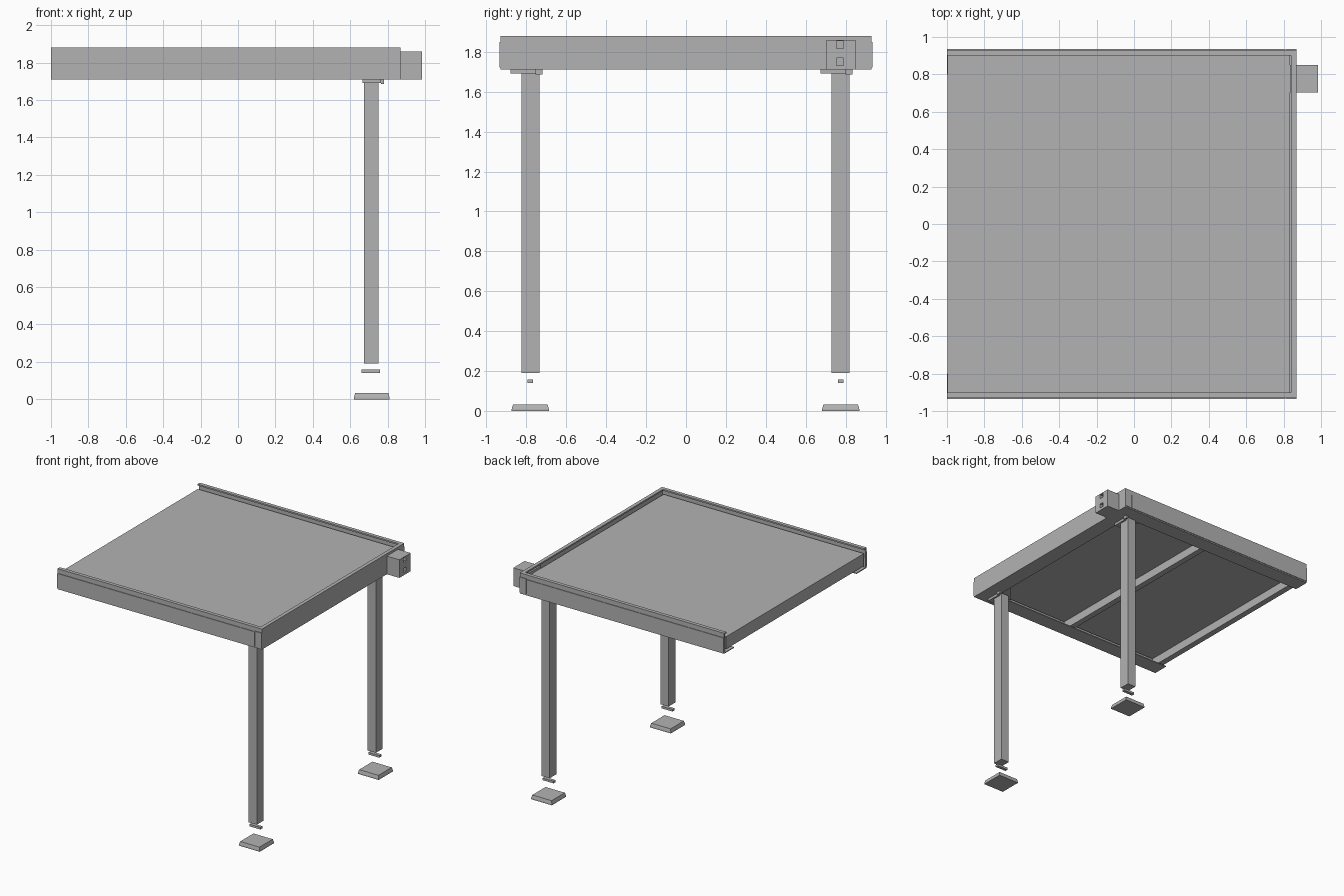
import bpy, bmesh

if "Cube" in bpy.data.objects:
    bpy.data.objects.remove(bpy.data.objects["Cube"], do_unlink=True)

GREY = (0.45, 0.45, 0.45, 1)
grey = bpy.data.materials.new("grey_metal")
grey.use_nodes = True
grey.diffuse_color = GREY
grey.node_tree.nodes["Principled BSDF"].inputs["Base Color"].default_value = GREY


def finish(name, bm):
    bmesh.ops.recalc_face_normals(bm, faces=bm.faces)
    mesh = bpy.data.meshes.new(name)
    bm.to_mesh(mesh)
    bm.free()
    mesh.materials.append(grey)
    obj = bpy.data.objects.new(name, mesh)
    bpy.context.collection.objects.link(obj)
    return obj


def box(name, xs, ys, zs):
    bm = bmesh.new()
    bmesh.ops.create_cube(bm, size=1)
    for v in bm.verts:
        v.co = [r[0] if c < 0 else r[1] for c, r in zip(v.co, (xs, ys, zs))]
    return finish(name, bm)


def prism(name, points, offset):
    bm = bmesh.new()
    face = bm.faces.new([bm.verts.new(p) for p in points])
    ext = bmesh.ops.extrude_face_region(bm, geom=[face])
    verts = [g for g in ext["geom"] if isinstance(g, bmesh.types.BMVert)]
    bmesh.ops.translate(bm, verts=verts, vec=offset)
    return finish(name, bm)


# Channel section: distance inward from the outer face, height
TOP, BOTTOM, LEFT, RIGHT, HALF = 1.88, 1.71, -1.0, 0.87, 0.93
channel = [(0, BOTTOM), (0.13, BOTTOM), (0.13, 1.718), (0.012, 1.718),
           (0.012, 1.868), (0.03, 1.868), (0.03, TOP), (0, TOP)]

# Side beams, with cover strip and corner cap
for side, label in ((-1, "front"), (1, "back")):
    prism(label + "_beam", [(LEFT, side * (HALF - d), z) for d, z in channel],
          (RIGHT - LEFT, 0, 0))
    ys = sorted((side * HALF, side * (HALF + 0.005)))
    box(label + "_cover_strip", (LEFT, 0.805), ys, (1.72, 1.842))
    box(label + "_corner_cap", (0.81, RIGHT), ys, (1.72, 1.848))

# Gutter beam on the post side
prism("gutter_beam", [(RIGHT - d, -HALF, z) for d, z in channel], (0, 2 * HALF, 0))

# Roof panel and its cross beams
box("roof_panel", (-0.998, 0.835), (-0.9, 0.9), (1.805, 1.84))
for x, label in ((-0.97, "end"), (-0.06, "middle")):
    box(label + "_cross_beam", (x - 0.025, x + 0.025), (-0.9, 0.9), (1.735, 1.805))

# Posts with brackets, clips and base plates
for y, side, label in ((-0.78, -1, "front"), (0.775, 1, "back")):
    box(label + "_post", (0.675, 0.75), (y - 0.045, y + 0.045), (0.19, 1.705))
    box(label + "_bracket", (0.665, 0.765), (y - 0.1, y + 0.025), (1.69, BOTTOM))
    box(label + "_bracket_tab", (0.765, 0.78), (y + 0.025, y + 0.06), (1.685, BOTTOM))
    box(label + "_foot_clip", (0.66, 0.76), (y - 0.013, y + 0.013), (0.14, 0.158))
    prism(label + "_gusset", [(0.75, side * 0.8, 1.719), (0.6, side * 0.8, 1.719),
                              (0.75, side * 0.62, 1.719)], (0, 0, 0.006))
    base = box(label + "_base_plate", (0.62, 0.81), (y - 0.093, y + 0.093), (0, 0.01))
    bm = bmesh.new()
    bm.from_mesh(base.data)
    top = max(bm.faces, key=lambda f: f.calc_center_median().z)
    ext = bmesh.ops.extrude_face_region(bm, geom=[top])
    bmesh.ops.delete(bm, geom=[top], context="FACES_ONLY")
    for v in ext["geom"]:
        if isinstance(v, bmesh.types.BMVert):
            v.co = (0.715 + (v.co.x - 0.715) * 0.93, y + (v.co.y - y) * 0.93, 0.034)
    bm.to_mesh(base.data)
    bm.free()

# Drive housing with two square sockets
housing = box("drive_housing", (0.835, 0.985), (0.703, 0.85), (BOTTOM, 1.86))
for z in (1.75, 1.835):
    cutter = box("socket_cutter", (0.955, 1.1), (0.755, 0.79), (z - 0.018, z + 0.018))
    cutter.hide_render = True
    cutter.hide_viewport = True
    cut = housing.modifiers.new("socket", "BOOLEAN")
    cut.operation = "DIFFERENCE"
    cut.solver = "EXACT"
    cut.object = cutter
